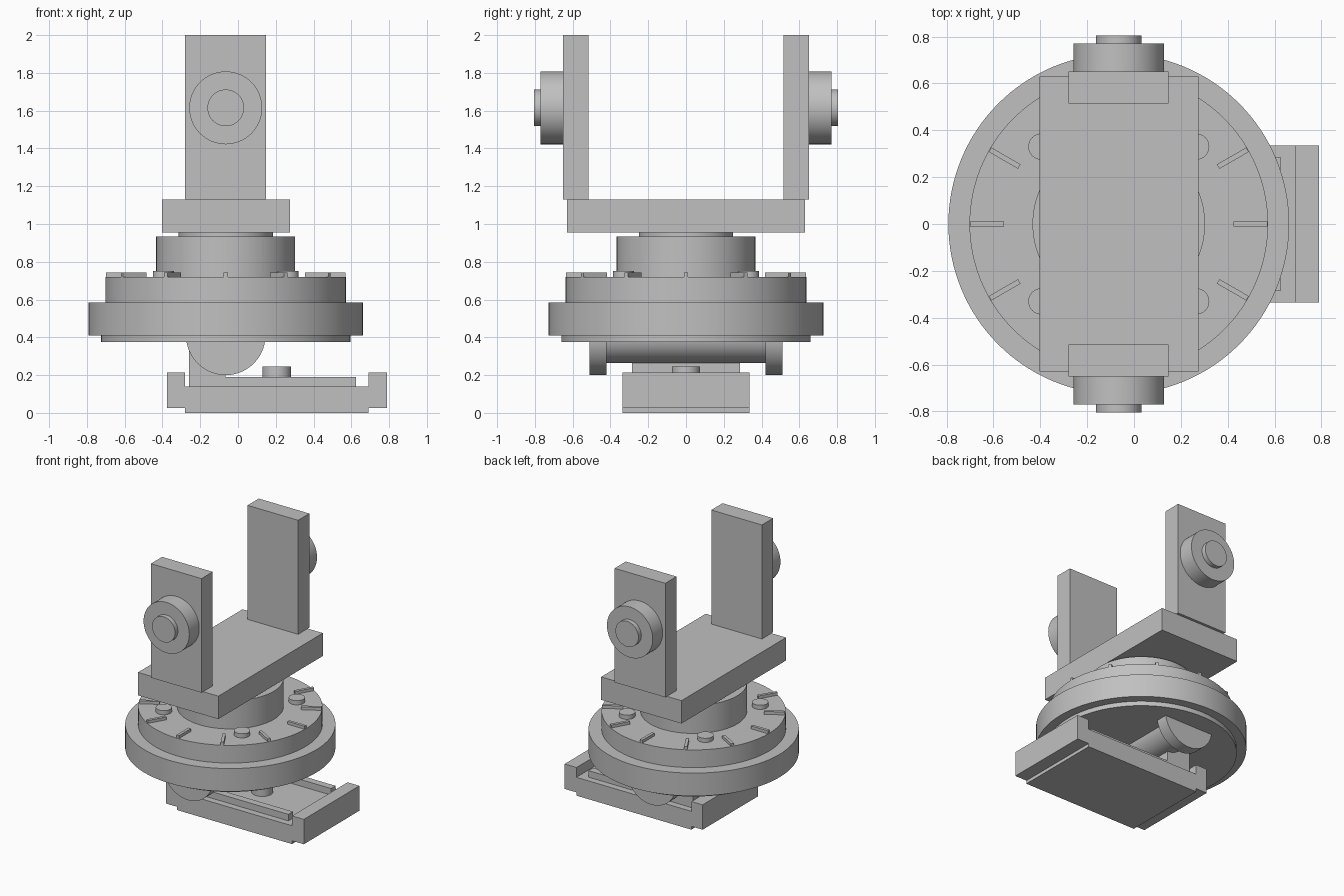
import bpy, math
from mathutils import Matrix

if "Cube" in bpy.data.objects:
    bpy.data.objects.remove(bpy.data.objects["Cube"])

grey = bpy.data.materials.new("grey metal")
grey.diffuse_color = (0.53, 0.53, 0.53, 1)
grey.use_nodes = True
grey.node_tree.nodes["Principled BSDF"].inputs["Base Color"].default_value = grey.diffuse_color
AX = -0.065  # x of the turntable axis


def box(name, x, y, z, turn=0.0, pivot=AX):
    bpy.ops.mesh.primitive_cube_add(size=1)
    ob = bpy.context.object
    ob.name = name
    mid = [(a + b) / 2 for a, b in (x, y, z)]
    size = [b - a for a, b in (x, y, z)]
    ob.data.transform(Matrix.Translation(mid) @ Matrix.Diagonal(size + [1]))
    if turn:
        ob.data.transform(Matrix.Translation((pivot, 0, 0)) @ Matrix.Rotation(turn, 4, 'Z')
                          @ Matrix.Translation((-pivot, 0, 0)))
    ob.data.materials.append(grey)
    return ob


def disc(name, r, lo, hi, centre, axis='Z', sides=96):
    """Cylinder from lo to hi along its axis; centre is (x, y) or (x, z)."""
    bpy.ops.mesh.primitive_cylinder_add(vertices=sides, radius=r, depth=hi - lo)
    ob = bpy.context.object
    ob.name = name
    mid = (lo + hi) / 2
    if axis == 'Z':
        m = Matrix.Translation((centre[0], centre[1], mid))
    else:
        m = Matrix.Translation((centre[0], mid, centre[1])) @ Matrix.Rotation(math.pi / 2, 4, 'X')
    ob.data.transform(m)
    ob.data.materials.append(grey)
    bpy.ops.object.shade_smooth_by_angle(angle=math.radians(30))
    return ob


# Base tray: stepped side profile pushed across the width
profile = [(-0.28, 0), (0.69, 0), (0.69, 0.025), (0.79, 0.025), (0.79, 0.215), (0.69, 0.215),
           (0.69, 0.14), (-0.28, 0.14), (-0.28, 0.215), (-0.375, 0.215), (-0.375, 0.025), (-0.28, 0.025)]
n = len(profile)
verts = [(x, y, z) for y in (-0.335, 0.335) for x, z in profile]
faces = [tuple(range(n)), tuple(reversed(range(n, 2 * n)))]
faces += [(i, i + n, (i + 1) % n + n, (i + 1) % n) for i in range(n)]
mesh = bpy.data.meshes.new("base_tray")
mesh.from_pydata(verts, [], faces)
mesh.materials.append(grey)
bpy.context.collection.objects.link(bpy.data.objects.new("base_tray", mesh))

# Fittings on the tray
for y in ((-0.285, -0.23), (0.23, 0.285)):
    box("slide_rail", (AX, 0.625), y, (0.14, 0.19))
disc("tray_pin", 0.075, 0.14, 0.245, (0.205, 0), sides=48)
box("roller_support", (-0.26, AX), (-0.285, 0.285), (0.14, 0.375))

# Tilt roller, its upper half buried in the turntable
disc("tilt_roller", 0.145, -0.42, 0.42, (AX, 0.41), 'Y')
for y in (-0.51, 0.42):
    disc("roller_flange", 0.21, y, y + 0.09, (AX, 0.41), 'Y')

# Turntable stack
for name, r, lo, hi in (("lower_lip", 0.66, 0.375, 0.41), ("main_ring", 0.727, 0.41, 0.585),
                        ("dial_ring", 0.637, 0.585, 0.72), ("hub", 0.368, 0.72, 0.935),
                        ("neck", 0.25, 0.935, 0.955)):
    disc(name, r, lo, hi, (AX, 0), sides=128)

# Dial marks and bolt heads
for i in range(12):
    box("dial_mark", (AX + 0.49, AX + 0.634), (-0.011, 0.011), (0.715, 0.742), i * math.pi / 6)
for i in range(4):
    a = math.pi / 4 + i * math.pi / 2
    disc("bolt_head", 0.056, 0.715, 0.752, (AX + 0.467 * math.cos(a), 0.467 * math.sin(a)), sides=32)

# Yoke: cross plate, two arms, bearings and pins
box("yoke_plate", (-0.403, 0.275), (-0.63, 0.63), (0.955, 1.13))
for s in (-1, 1):
    def span(a, b):
        return tuple(sorted((s * a, s * b)))
    box("yoke_arm", (-0.28, 0.147), span(0.515, 0.65), (1.13, 2.0))
    disc("bearing", 0.193, *span(0.65, 0.77), (AX, 1.615), 'Y', 64)
    disc("bearing_pin", 0.097, *span(0.77, 0.805), (AX, 1.615), 'Y', 48)
